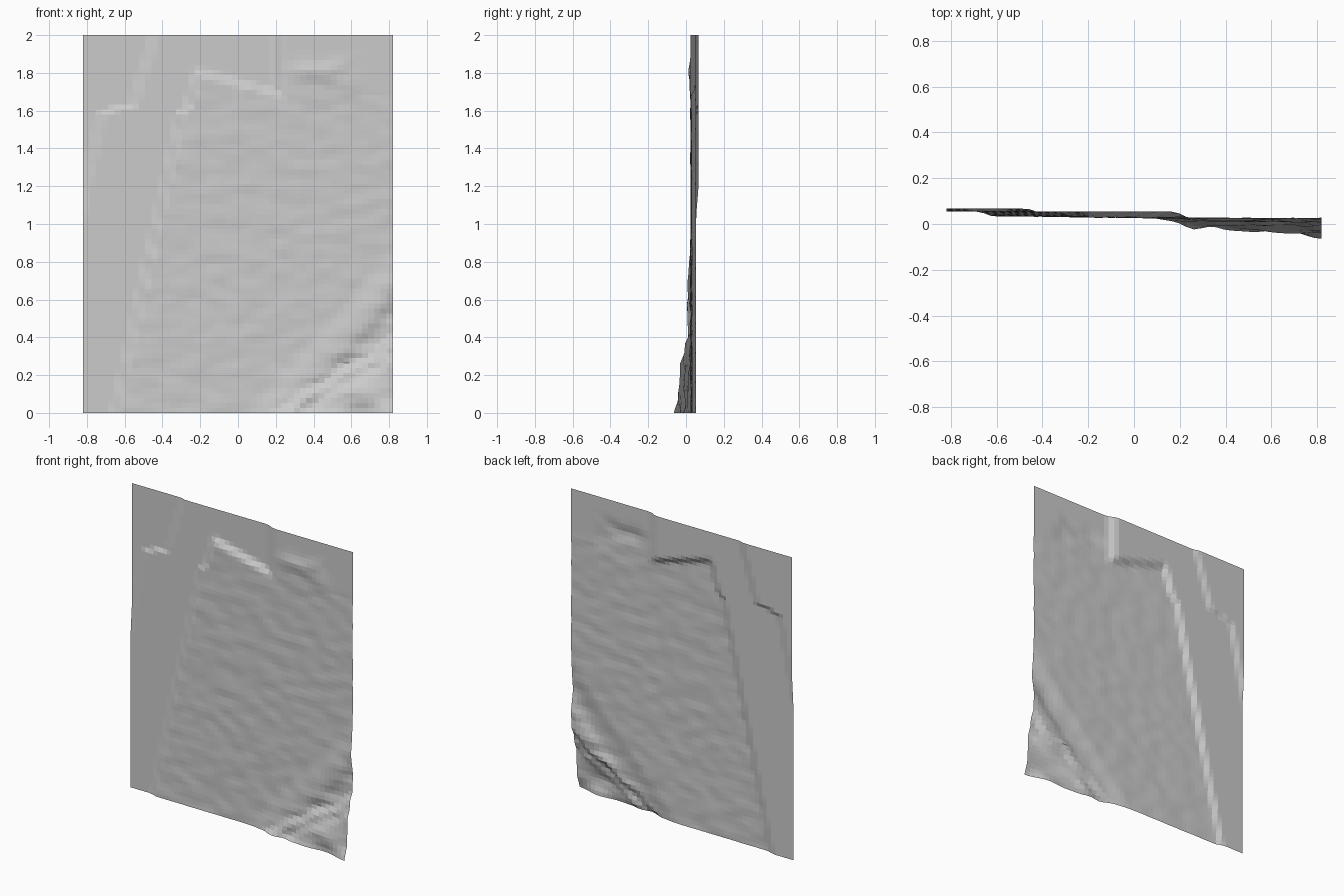
import bpy, bmesh
from mathutils import noise, Vector

cube = bpy.data.objects.get("Cube")
if cube:
    bpy.data.objects.remove(cube)

WIDTH, HEIGHT = 1.64, 2.0
COLS, ROWS = 50, 76


def ramp(v, a, b):
    """Smooth 0 to 1 as v goes from a to b."""
    t = max(0.0, min(1.0, (v - a) / (b - a)))
    return t * t * (3 - 2 * t)


def along(v, points):
    """Piecewise linear lookup."""
    for (a, fa), (b, fb) in zip(points, points[1:]):
        if v <= b:
            return fa + (fb - fa) * (v - a) / (b - a)
    return points[-1][1]


def bumps(x, z, sx, sz, seed):
    return noise.noise(Vector((x * sx, z * sz, seed)))


# Outlines of the stepped terraces, as x at each height
panel_edge = [(0, -0.66), (1.58, -0.31), (1.62, -0.27), (1.8, -0.22), (2, -0.2)]
corner_edge = [(0, -1.1), (1.1, -0.83), (1.59, -0.73), (1.63, -0.56), (2, -0.45)]
panel_top = [(-1, 1.81), (-0.2, 1.81), (0.2, 1.7), (1, 1.7)]


def depth(x, z):
    # Upper left terrace and middle strip
    y = 0.067 - 0.013 * ramp(x - along(z, corner_edge), -0.02, 0.03)
    # Large lower panel, joined to the lower right of the top edge
    inside = ramp(x - along(z, panel_edge), -0.015, 0.03)
    below = 1 - ramp(z, along(x, panel_top) - 0.03, along(x, panel_top) + 0.02)
    right = ramp(x, 0.17, 0.25)
    mask = inside * max(below, right)
    floor = along(x, [(-0.82, 0.037), (-0.3, 0.032), (0.2, 0.026), (0.82, 0.024)])
    y += (floor - y) * mask
    y += mask * 0.004 * bumps(x, z, 9, 14, 1.3) * below
    # Uneven patch near the top right
    patch = ramp(x, 0.2, 0.4) * (1 - ramp(x, 0.55, 0.7))
    patch *= ramp(z, 1.62, 1.78) * (1 - ramp(z, 1.8, 1.92))
    y -= patch * (0.007 + 0.012 * bumps(x, z, 7, 13, 4.0))
    # Diagonal ridge and the raised bank in the lower right corner
    u = x - 0.9 * z
    y -= 0.015 * ramp(u, 0.02, 0.2) * (1 - ramp(u, 0.24, 0.36))
    rough = ramp(u, 0.1, 0.4)
    w = x - 1.55 * z + 0.1 * bumps(x, z, 5, 6, 7.0)
    y -= 0.034 * ramp(w, 0.17, 0.27) + 0.022 * ramp(w, 0.3, 0.42)
    y -= 0.03 * ramp(x, 0.66, 0.82) * (1 - ramp(z, 0.0, 0.12))
    y += rough * 0.014 * bumps(x, z, 5, 14, 2.2)
    return y


# Relief sheet
bm = bmesh.new()
grid = [[bm.verts.new((x, depth(x, z), z))
         for x in (WIDTH * (c / COLS - 0.5) for c in range(COLS + 1))]
        for z in (HEIGHT * r / ROWS for r in range(ROWS + 1))]
for low, high in zip(grid, grid[1:]):
    for c in range(COLS):
        bm.faces.new((low[c], low[c + 1], high[c + 1], high[c]))
mesh = bpy.data.meshes.new("relief_sheet")
bm.to_mesh(mesh)
bm.free()
sheet = bpy.data.objects.new("relief_sheet", mesh)
bpy.context.collection.objects.link(sheet)

# Plain grey finish
grey = bpy.data.materials.new("plain_grey")
grey.use_nodes = True
colour = (0.6, 0.6, 0.6, 1)
grey.diffuse_color = colour
grey.node_tree.nodes["Principled BSDF"].inputs["Base Color"].default_value = colour
mesh.materials.append(grey)
